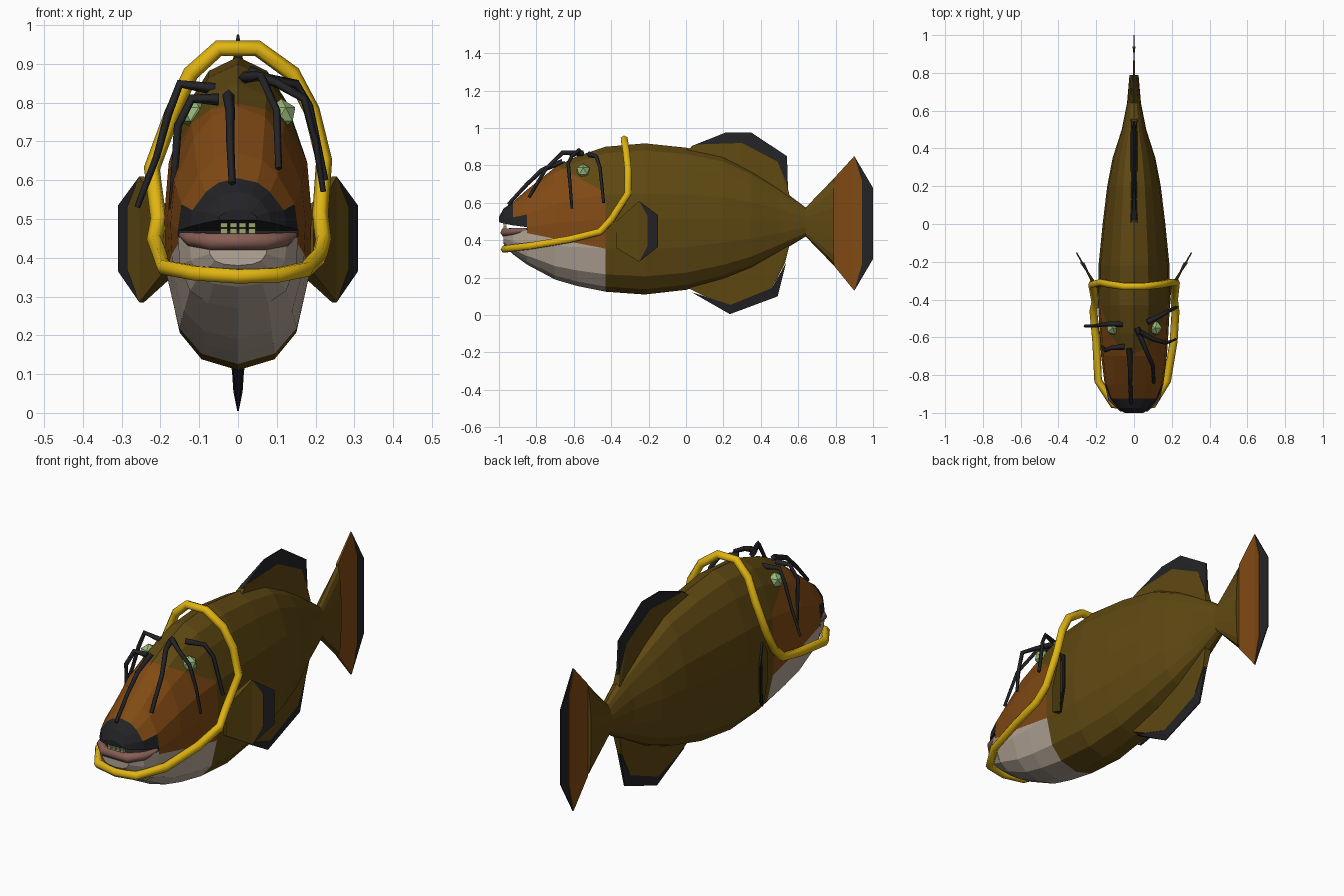
import bpy, bmesh
from mathutils import Vector

if "Cube" in bpy.data.objects:
    bpy.data.objects.remove(bpy.data.objects["Cube"])

COLOURS = {
    "olive": (0.114, 0.065, 0.006), "rust": (0.22, 0.068, 0.007),
    "black": (0.017, 0.017, 0.020), "cream": (0.47, 0.39, 0.32),
    "lip_pink": (0.24, 0.112, 0.09), "yellow": (0.75, 0.46, 0.006),
    "eye_green": (0.31, 0.48, 0.19), "tooth": (0.33, 0.38, 0.16),
}
MATS = {}
for key, c in COLOURS.items():
    MATS[key] = bpy.data.materials.new(key)
    MATS[key].diffuse_color = (*c, 1)


def finish(bm, name, colours, rule=None):
    """Turn a bmesh into an object; rule(face centre, face) gives a colour name."""
    bmesh.ops.recalc_face_normals(bm, faces=bm.faces)
    if rule:
        for f in bm.faces:
            f.material_index = colours.index(rule(f.calc_center_median(), f))
    me = bpy.data.meshes.new(name)
    bm.to_mesh(me)
    bm.free()
    for c in colours:
        me.materials.append(MATS[c])
    ob = bpy.data.objects.new(name, me)
    bpy.context.collection.objects.link(ob)
    return ob


def loft(rings):
    bm = bmesh.new()
    rows = [[bm.verts.new(p) for p in r] for r in rings]
    n = len(rows[0])
    for a, b in zip(rows, rows[1:]):
        for i in range(n):
            j = (i + 1) % n
            bm.faces.new((a[i], a[j], b[j], b[i]))
    bm.faces.new(rows[0])
    bm.faces.new(rows[-1])
    return bm


def ring(section, half):
    """Mirror a half outline (width, height fractions) into a closed ring."""
    y, top, bottom, w = section
    pts = [(x * w, y, bottom + t * (top - bottom)) for x, t in half]
    return pts + [(-x, y, z) for x, y, z in reversed(pts) if x > 1e-6]


def tube(name, pts, radius, colour, closed=False, taper=None, sides=1):
    cu = bpy.data.curves.new(name, 'CURVE')
    cu.dimensions = '3D'
    cu.bevel_depth = radius
    cu.bevel_resolution = sides
    cu.use_fill_caps = not closed
    sp = cu.splines.new('POLY')
    sp.points.add(len(pts) - 1)
    for i, (p, q) in enumerate(zip(sp.points, pts)):
        p.co = (*q, 1)
        p.radius = taper[i] if taper else 1
    sp.use_cyclic_u = closed
    ob = bpy.data.objects.new(name, cu)
    bpy.context.collection.objects.link(ob)
    cu.materials.append(MATS[colour])
    bpy.ops.object.select_all(action='DESELECT')
    ob.select_set(True)
    bpy.context.view_layer.objects.active = ob
    bpy.ops.object.convert(target='MESH')
    bpy.context.object.data.shade_flat()


def plate(name, pts, colour, place=lambda y: 0.0, side=1):
    """Thin fin from (y, z, half thickness) points."""
    bm = bmesh.new()
    a, b = ([bm.verts.new((side * (place(y) + s * h), y, z)) for y, z, h in pts]
            for s in (1, -1))
    bm.faces.new(a)
    bm.faces.new(b[::-1])
    for i in range(len(pts)):
        j = (i + 1) % len(pts)
        bm.faces.new((a[i], b[i], b[j], a[j]))
    bmesh.ops.triangulate(bm, faces=[f for f in bm.faces if len(f.verts) > 4])
    return finish(bm, name, [colour])


# Body: egg-shaped sections from mouth to tail base
HALF = [(0, 0), (.5, .035), (.8, .12), (.97, .3), (1, .5),
        (.94, .67), (.66, .86), (.4, .955), (0, 1)]
SECTIONS = [(-.85, .67, .27, .155), (-.70, .79, .19, .174), (-.58, .85, .155, .182),
            (-.43, .90, .125, .190), (-.22, .918, .11, .188), (0, .895, .135, .166),
            (.20, .85, .19, .142), (.35, .775, .25, .113), (.50, .68, .335, .065),
            (.64, .575, .42, .037), (.79, .73, .265, .024)]
body = loft([ring(s, HALF) for s in SECTIONS])


def normal_of(p, q):
    return Vector((0, p[1] - q[1], q[0] - p[0])).normalized()


# Colour borders cut into the head
CHIN = (-.86, .44), (-.43, .355)
BROW = (-.69, .80), (-.45, .665)
for p, q in (CHIN, BROW):
    head = [f for f in body.faces if f.calc_center_median().y < -.43]
    geom = head + list({e for f in head for e in f.edges} | {v for f in head for v in f.verts})
    bmesh.ops.bisect_plane(body, geom=geom, dist=1e-5,
                           plane_co=(0, *p), plane_no=normal_of(p, q))


def above(c, line):
    return (c - Vector((0, *line[0]))).dot(normal_of(*line)) > 0


def body_colour(c, f):
    if c.y > -.43:
        return "olive"
    if c.y < -.849:
        return "black"
    if not above(c, CHIN):
        return "cream"
    return "olive" if above(c, BROW) else "rust"


finish(body, "body", ["olive", "rust", "black", "cream"], body_colour)

# Upper jaw with black lip
UPPER = [(x, 2 * t - 1) for x, t in HALF if t >= .5]
upper = loft([ring(s, UPPER) for s in
              [(-.85, .67, .47, .155), (-.925, .605, .48, .125),
               (-.975, .57, .49, .085), (-1.0, .525, .497, .05)]])
finish(upper, "upper_jaw", ["rust", "black"],
       lambda c, f: "rust" if c.y > -.91 and c.z > .54 else "black")

# Lower jaw and lip
LOWER = [(x, 2 * t) for x, t in HALF if t <= .5]
lower = loft([ring(s, LOWER) for s in
              [(-.85, .455, .27, .155), (-.925, .44, .325, .125), (-.975, .43, .38, .075)]])
finish(lower, "lower_jaw", ["cream", "black"],
       lambda c, f: "black" if abs(f.normal.z) > .9 and c.z > .42 else "cream")
lip = [(.145, -.85, .458), (.12, -.92, .448), (.065, -.97, .442)]
tube("lower_lip", lip + [(-x, y, z) for x, y, z in reversed(lip)], .022, "lip_pink",
     taper=[.4, .9, 1.1, 1.1, .9, .4])

# Teeth: small upper and lower rows
for row, z in (("upper", .487), ("lower", .466)):
    for i in range(4):
        x = (i - 1.5) * .024
        bm = bmesh.new()
        bmesh.ops.create_cube(bm, size=1)
        for v in bm.verts:
            v.co = (x + v.co.x * .018, -.968 + v.co.y * .015, z + v.co.z * .018)
        finish(bm, f"{row}_tooth_{i + 1}", ["tooth"])

# Eyes
for s, side in ((1, "right"), (-1, "left")):
    bm = bmesh.new()
    bmesh.ops.create_icosphere(bm, subdivisions=1, radius=.04)
    bmesh.ops.translate(bm, verts=bm.verts, vec=(s * .112, -.55, .77))
    finish(bm, f"{side}_eye", ["eye_green"])

# Tail fin
plate("tail_fin", [(.79, .73, .006), (.79, .498, .024), (.79, .265, .006), (.9, .13, .003),
                   (.94, .27, .008), (.94, .72, .008), (.9, .85, .003)], "rust")
plate("tail_fin_edge", [(.9, .85, .003), (.94, .72, .008), (.94, .27, .008),
                        (.9, .13, .003), (1, .30, .002), (1, .68, .002)], "black")

# Dorsal fin
plate("dorsal_fin", [(0, .88, .02), (.05, .912, .012), (.3, .92, .012), (.49, .82, .012),
                     (.54, .70, .012), (.56, .61, .02), (.3, .74, .02)], "olive")
plate("dorsal_fin_edge", [(.02, .90, .012), (.21, .975, .003), (.35, .975, .003),
                          (.54, .85, .003), (.545, .68, .008), (.49, .82, .012),
                          (.3, .92, .012)], "black")

# Anal fin
plate("anal_fin", [(0, .15, .02), (.1, .10, .015), (.24, .055, .012), (.46, .145, .012),
                   (.53, .28, .012), (.56, .40, .02), (.3, .30, .02)], "olive")
plate("anal_fin_edge", [(.03, .122, .014), (.235, .005, .002), (.49, .10, .003),
                        (.535, .28, .008), (.46, .145, .012), (.24, .055, .012)], "black")

# Pectoral fins, swept outwards
def sweep(y):
    return .18 + (y + .37) * .57


for s, side in ((1, "right"), (-1, "left")):
    plate(f"{side}_pectoral_fin",
          [(-.375, .5, .018), (-.25, .61, .006), (-.205, .53, .012), (-.205, .37, .012),
           (-.25, .285, .006), (-.375, .36, .018)], "olive", sweep, s)
    plate(f"{side}_pectoral_fin_edge",
          [(-.25, .61, .006), (-.15, .535, .004), (-.15, .365, .004), (-.25, .285, .006),
           (-.205, .37, .012), (-.205, .53, .012)], "black", sweep, s)

# Yellow hoop looped around the head
tube("hoop", [
    (0, -.97, .352), (.10, -.955, .355), (.175, -.83, .37), (.21, -.62, .405),
    (.22, -.46, .445), (.212, -.40, .51), (.222, -.31, .65), (.19, -.31, .78),
    (.14, -.32, .875), (.05, -.33, .94), (-.05, -.33, .94), (-.122, -.32, .875),
    (-.17, -.31, .77), (-.222, -.32, .63), (-.205, -.41, .50), (-.215, -.46, .445),
    (-.20, -.62, .405), (-.19, -.83, .375), (-.11, -.955, .36)],
    .021, "yellow", closed=True)

# Drooping black strands on the forehead
STRANDS = [
    [(-.06, -.53, .835), (-.15, -.53, .848), (-.18, -.535, .77), (-.21, -.54, .66), (-.26, -.54, .53)],
    [(-.05, -.65, .808), (-.12, -.655, .81), (-.155, -.67, .74), (-.17, -.64, .525)],
    [(-.025, -.66, .82), (-.02, -.77, .775), (-.02, -.85, .70), (-.015, -.95, .592)],
    [(.015, -.55, .865), (.06, -.66, .868), (.1, -.75, .78), (.105, -.84, .63)],
    [(.03, -.57, .88), (.10, -.61, .85), (.17, -.63, .81), (.20, -.62, .70), (.22, -.61, .57)],
    [(.07, -.52, .86), (.15, -.48, .848), (.185, -.46, .79), (.225, -.44, .60)]]
for i, pts in enumerate(STRANDS):
    tube(f"strand_{i + 1}", pts, .012, "black", sides=0,
         taper=[1.3] + [1 - .12 * k for k in range(len(pts) - 1)])

for m in bpy.data.materials:
    if m.users and not m.is_grease_pencil:
        m.use_nodes = True
        m.node_tree.nodes["Principled BSDF"].inputs["Base Color"].default_value = m.diffuse_color
